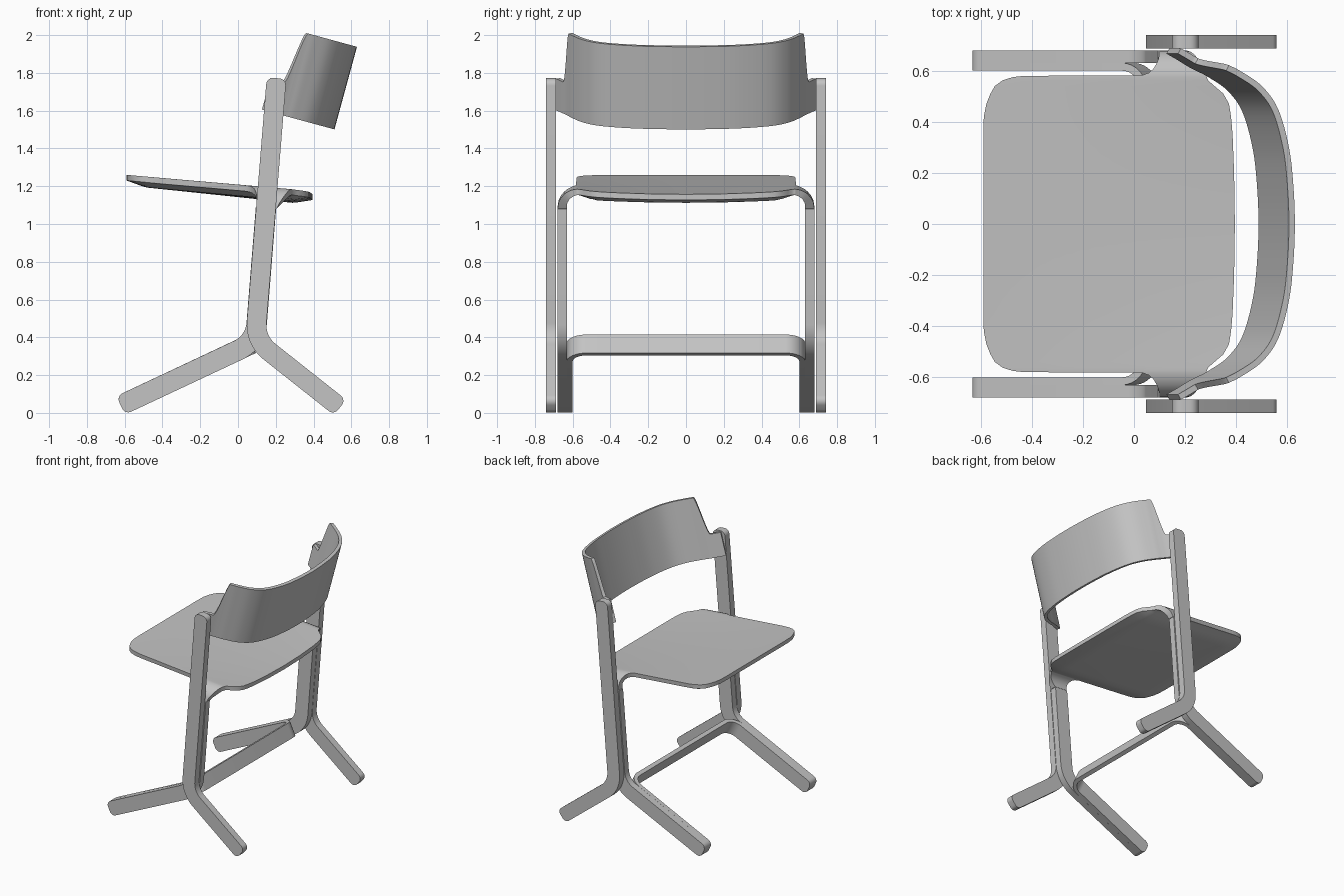
import bpy, bmesh, math
from mathutils import Vector

cube = bpy.data.objects.get("Cube")
if cube:
    bpy.data.objects.remove(cube)

grey = bpy.data.materials.new("plain grey")
grey.use_nodes = True
COLOUR = (0.55, 0.55, 0.55, 1)
grey.diffuse_color = COLOUR
grey.node_tree.nodes["Principled BSDF"].inputs["Base Color"].default_value = COLOUR

X, Y, Z = Vector((1, 0, 0)), Vector((0, 1, 0)), Vector((0, 0, 1))


def finish(name, bm, mirror=False):
    bmesh.ops.recalc_face_normals(bm, faces=bm.faces)
    mesh = bpy.data.meshes.new(name)
    bm.to_mesh(mesh)
    bm.free()
    mesh.materials.append(grey)
    ob = bpy.data.objects.new(name, mesh)
    bpy.context.collection.objects.link(ob)
    if mirror:
        mod = ob.modifiers.new("mirror", 'MIRROR')
        mod.use_axis = (False, True, False)
    bpy.ops.object.select_all(action='DESELECT')
    ob.select_set(True)
    bpy.context.view_layer.objects.active = ob
    bpy.ops.object.shade_smooth_by_angle(angle=math.radians(30))
    return ob


def fillet(points, radius, steps=10):
    """Round the inner corners of an open 2D path."""
    pts = [Vector(p) for p in points]
    out = [pts[0]]
    for a, b, c in zip(pts, pts[1:], pts[2:]):
        u, v = (a - b).normalized(), (c - b).normalized()
        half = u.angle(v) / 2
        centre = b + (u + v).normalized() * radius / math.sin(half)
        start = b + u * radius / math.tan(half) - centre
        end = b + v * radius / math.tan(half) - centre
        for i in range(steps + 1):
            mix = start.lerp(end, i / steps)
            out.append(centre + mix.normalized() * radius)
    return out + [pts[-1]]


def offset_path(path, dist):
    out = []
    for i, p in enumerate(path):
        d = (path[min(i + 1, len(path) - 1)] - path[max(i - 1, 0)]).normalized()
        out.append(p + Vector((-d.y, d.x)) * dist)
    return out


def bent_strip(name, path, width, origin, a, b, c, depth, round_ends, mirror):
    """Constant-width strip along a path in the plane a-b, extruded along c."""
    outline = offset_path(path, width / 2) + offset_path(path, -width / 2)[::-1]
    place = lambda p: origin + a * p.x + b * p.y
    bm = bmesh.new()
    face = bm.faces.new([bm.verts.new(place(p)) for p in outline])
    extruded = bmesh.ops.extrude_face_region(bm, geom=[face])["geom"]
    bmesh.ops.translate(bm, vec=c * depth,
                        verts=[g for g in extruded if isinstance(g, bmesh.types.BMVert)])
    # round the two corners of each chosen end
    corners = []
    for e in bm.edges:
        v, w = e.verts
        mid = (v.co + w.co) / 2
        along_y = abs((v.co - w.co).normalized().y) > 0.99
        near = any(math.hypot(mid.x - q[0], mid.z - q[1]) < 0.065 for q in round_ends)
        if along_y and near:
            corners.append(e)
    bmesh.ops.bevel(bm, geom=corners, offset=0.036, segments=6, profile=0.5,
                    affect='EDGES')
    return finish(name, bm, mirror)


# Side frames: outer strip (upright and rear foot), inner strip (upright and front foot)
top, rear_foot, front_foot = (0.204, 1.772), (0.54, 0.029), (-0.621, 0.04)
outer = fillet([top, (0.091, 0.384), rear_foot], 0.18)
bent_strip("rear_leg_and_upright", outer, 0.104, Y * 0.687, X, Z, Y, 0.053,
           [top, rear_foot], True)
inner = fillet([(0.148, 1.085), (0.091, 0.374), front_foot], 0.17)
bent_strip("front_leg", inner, 0.108, Y * 0.63, X, Z, Y, 0.05, [front_foot], True)

# Crossbar: U-shaped strip lying along both front legs
foot = Vector((front_foot[0], 0, front_foot[1]))
knee = Vector((0.072, 0, 0.366))
along = (knee - foot).normalized()
across = along.cross(Y)
reach = (knee - foot).length - 0.015
half = 0.615
u_path = fillet([(0, -half), (reach, -half), (reach, half), (0, half)], 0.09)
bent_strip("crossbar", u_path, 0.03, foot - across * 0.054, along, Y, across, 0.108,
           [front_foot], False)

# Seat: rows across the width as (distance from middle, front x, back x),
# followed by ears that curl down onto the frame
START, CURL = 0.57, 0.11
rows = [(0, -.59, .395), (.2, -.59, .392), (.35, -.59, .386), (.42, -.588, .38),
        (.47, -.578, .372), (.51, -.562, .35), (.54, -.545, .315), (.562, -.515, .29),
        (.575, -.475, .285), (.58, -.43, .284), (.582, .03, .283)]
ears = [(.2, .058, .277), (.35, .076, .27), (.55, .088, .262), (.75, .095, .252),
        (1, .099, .237), (1.25, .1, .222), (1.57, .1, .205)]
rows += [(START + CURL * angle, lo, hi) for angle, lo, hi in ears]
rows = [(-s, lo, hi) for s, lo, hi in rows[:0:-1]] + rows
COLS = 28
bm = bmesh.new()
upper, lower = [], []
for s, lo, hi in rows:
    side = math.copysign(1, s)
    angle = max(0, abs(s) - START) / CURL
    y = min(abs(s), START) + CURL * math.sin(angle)
    drop = CURL * (1 - math.cos(angle))
    normal = Vector((0, side * math.sin(angle), math.cos(angle)))
    up_row, low_row = [], []
    for i in range(COLS + 1):
        x = lo + (hi - lo) * (1 - math.cos(math.pi * i / COLS)) / 2
        sag = 0.018 * (x + 0.59) * max(0, 1 - (y / START) ** 2)
        p = Vector((x, side * y, 1.209 - 0.0867 * x - drop - sag))
        inset = max(0, min(x - lo, hi - x, 0.58 - y)) / 0.1
        thick = 0.03 + 0.026 * min(1, inset) + 0.02 * angle / 1.57
        up_row.append(bm.verts.new(p))
        low_row.append(bm.verts.new(p - normal * thick))
    upper.append(up_row)
    lower.append(low_row)
for j in range(len(rows) - 1):
    for grid in (upper, lower):
        for i in range(COLS):
            bm.faces.new((grid[j][i], grid[j][i + 1], grid[j + 1][i + 1], grid[j + 1][i]))
    for i in (0, COLS):
        bm.faces.new((upper[j][i], upper[j + 1][i], lower[j + 1][i], lower[j][i]))
for j in (0, -1):
    for i in range(COLS):
        bm.faces.new((upper[j][i], upper[j][i + 1], lower[j][i + 1], lower[j][i]))
finish("seat", bm)


# Backrest: curved band, leaning back, with low tabs joining the uprights
def smooth_path(pts, steps=6):
    pts = [Vector(p) for p in pts]
    pts = [2 * pts[0] - pts[1]] + pts + [2 * pts[-1] - pts[-2]]
    out = []
    for a, b, c, d in zip(pts, pts[1:], pts[2:], pts[3:]):
        for i in range(steps):
            t = i / steps
            out.append((2 * b + (c - a) * t + (2 * a - 5 * b + 4 * c - d) * t ** 2
                        + (3 * b - a - 3 * c + d) * t ** 3) / 2)
    return out + [pts[-2]]


def band_top(u):
    t = min(1, max(0, (u + 0.222) / 0.052))
    return 1.755 + 0.28 * t * t * (3 - 2 * t)


lean = Vector((0.263, 0, 0.965))
back = Vector((0.965, 0, -0.263))
plan = [(.098, 0), (.092, .15), (.074, .3), (.03, .45), (-.036, .54), (-.12, .597),
        (-.17, .622), (-.2, .637), (-.24, .661), (-.288, .688)]
plan = [(u, -y) for u, y in plan[:0:-1]] + plan
outer_line = smooth_path(plan)
inner_line = offset_path(outer_line, 0.024)
bm = bmesh.new()
rings = []
for o, n in zip(outer_line, inner_line):
    high = band_top(o.x)
    rings.append([bm.verts.new(back * p.x + Y * p.y + lean * v)
                  for p, v in ((o, 1.582), (o, high), (n, high), (n, 1.582))])
for r, q in zip(rings, rings[1:]):
    for i in range(4):
        k = (i + 1) % 4
        bm.faces.new((r[i], r[k], q[k], q[i]))
bm.faces.new(rings[0])
bm.faces.new(rings[-1])
finish("backrest", bm)
